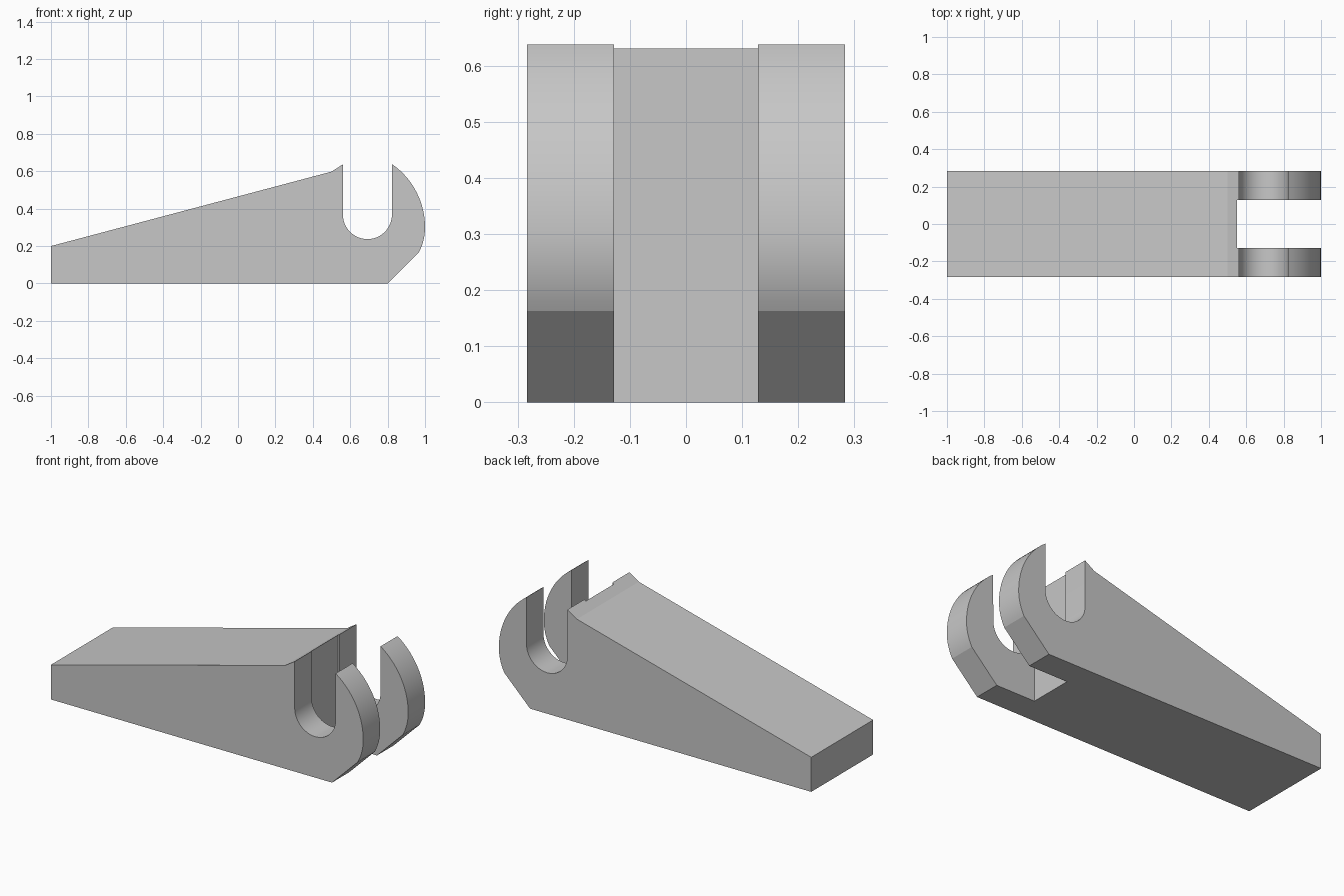
import bpy
import bmesh
from math import atan2, cos, sin, pi, radians

cube = bpy.data.objects.get("Cube")
if cube:
    bpy.data.objects.remove(cube, do_unlink=True)

HALF_WIDTH = 0.283
GAP = 0.128      # half the space between the two prongs
GAP_START = 0.551

grey = bpy.data.materials.new("light grey")
grey.use_nodes = True
colour = (0.57, 0.57, 0.57, 1)
grey.diffuse_color = colour
grey.node_tree.nodes["Principled BSDF"].inputs["Base Color"].default_value = colour


def arc(cx, cz, r, start, end, steps):
    return [(cx + r * cos(start + (end - start) * i / steps),
             cz + r * sin(start + (end - start) * i / steps))
            for i in range(steps + 1)]


def extrude_profile(name, points, half_width):
    """Extrude an x-z outline symmetrically along y."""
    bm = bmesh.new()
    face = bm.faces.new([bm.verts.new((x, -half_width, z)) for x, z in points])
    ext = bmesh.ops.extrude_face_region(bm, geom=[face])
    moved = [g for g in ext["geom"] if isinstance(g, bmesh.types.BMVert)]
    bmesh.ops.translate(bm, verts=moved, vec=(0, 2 * half_width, 0))
    bmesh.ops.recalc_face_normals(bm, faces=bm.faces)
    mesh = bpy.data.meshes.new(name)
    bm.to_mesh(mesh)
    bm.free()
    obj = bpy.data.objects.new(name, mesh)
    bpy.context.collection.objects.link(obj)
    return obj


# Side outline: wedge, chamfered toe, rounded hook, U-shaped slot
outline = [(-1, 0), (0.8, 0)]
outline += arc(0.714, 0.3, 0.286, atan2(-0.137, 0.251), 0, 8)
outline += arc(0.588, 0.3, 0.412, 0, atan2(0.338, 0.2355), 14)[1:]
outline += arc(0.692, 0.368, 0.131, 0, -pi, 24)
outline += [(0.561, 0.637), (0.5, 0.598), (-1, 0.2)]
body = extrude_profile("hooked_wedge", outline, HALF_WIDTH)
body.data.materials.append(grey)

# Gap separating the hook into two prongs
gap_box = [(GAP_START, -0.2), (1.2, -0.2), (1.2, 0.9), (GAP_START, 0.9)]
cutter = extrude_profile("prong_gap_cutter", gap_box, GAP)
cutter.data.materials.append(grey)
cutter.hide_render = True
cut = body.modifiers.new("prong gap", 'BOOLEAN')
cut.operation = 'DIFFERENCE'
cut.solver = 'EXACT'
cut.object = cutter

bpy.ops.object.select_all(action='DESELECT')
body.select_set(True)
bpy.context.view_layer.objects.active = body
bpy.ops.object.modifier_apply(modifier=cut.name)
bpy.data.objects.remove(cutter, do_unlink=True)
bpy.ops.object.shade_smooth_by_angle(angle=radians(12))
